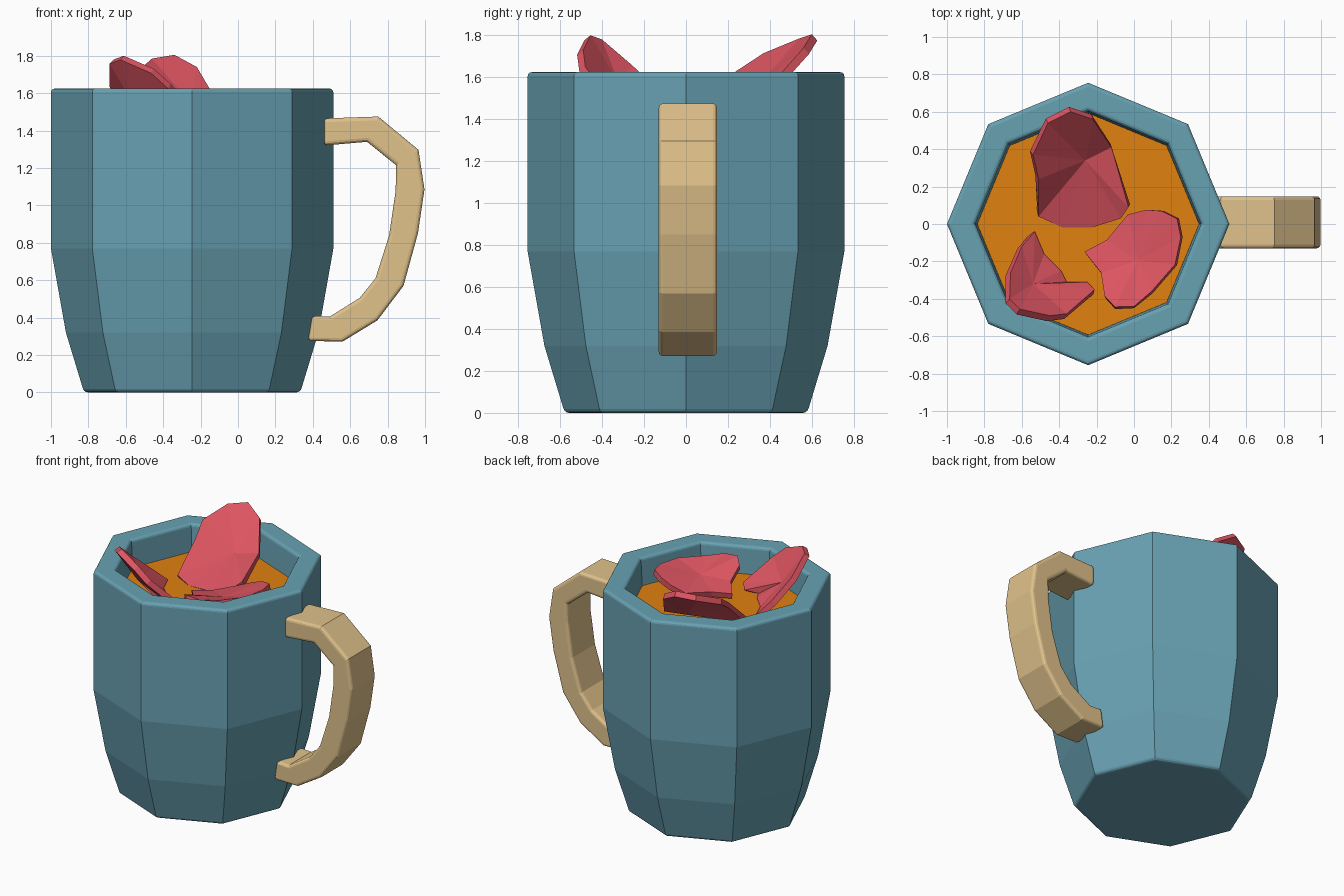
import bpy, bmesh, math

if "Cube" in bpy.data.objects:
    bpy.data.objects.remove(bpy.data.objects["Cube"])

def material(name, rgb):
    m = bpy.data.materials.new(name)
    m.diffuse_color = (*rgb, 1)
    m.use_nodes = True
    m.node_tree.nodes["Principled BSDF"].inputs["Base Color"].default_value = m.diffuse_color
    return m

BLUE = material("blue_glaze", (0.14, 0.36, 0.45))
TAN = material("tan_handle", (0.75, 0.54, 0.26))
ORANGE = material("orange_liquid", (0.75, 0.22, 0.005))
RED = material("red_petal", (0.72, 0.09, 0.12))
CX = -0.245

def finish(name, bm, mat, recalc=True):
    if recalc:
        bmesh.ops.recalc_face_normals(bm, faces=bm.faces)
    me = bpy.data.meshes.new(name)
    bm.to_mesh(me)
    bm.free()
    me.materials.append(mat)
    ob = bpy.data.objects.new(name, me)
    bpy.context.collection.objects.link(ob)
    return ob

def bevel(ob, width, degrees):
    b = ob.modifiers.new("soft_edges", "BEVEL")
    b.width, b.segments = width, 3
    b.limit_method, b.angle_limit = "ANGLE", math.radians(degrees)

def lathe(name, profile, mat, sides=8):
    """Closed faceted vessel from (radius, height) rings, capped at both ends."""
    bm = bmesh.new()
    rings = [[bm.verts.new((CX + r * math.cos(i * math.tau / sides),
                            r * math.sin(i * math.tau / sides), z))
              for i in range(sides)] for r, z in profile]
    for a, b in zip(rings, rings[1:]):
        for i in range(sides):
            j = (i + 1) % sides
            bm.faces.new((a[i], a[j], b[j], b[i]))
    bm.faces.new(rings[0])
    bm.faces.new(rings[-1])
    return finish(name, bm, mat)

# Eight-sided cup with a hollow inside
cup = lathe("mug_body", [(0.578, 0), (0.675, 0.32), (0.755, 0.77), (0.755, 1.625),
                         (0.605, 1.625), (0.592, 1.40), (0.59, 0.77),
                         (0.52, 0.35), (0.45, 0.13)], BLUE)
bevel(cup, 0.02, 50)

# Drink
lathe("liquid", [(0.585, 1.38), (0.593, 1.43)], ORANGE)

# Handle: side profile extruded in y
outer = [(0.46, 1.465), (0.75, 1.475), (0.965, 1.297), (0.997, 1.085), (0.962, 0.85),
         (0.885, 0.57), (0.745, 0.385), (0.56, 0.272), (0.375, 0.275)]
inner = [(0.46, 1.32), (0.69, 1.34), (0.845, 1.215), (0.843, 1.08), (0.808, 0.84),
         (0.735, 0.61), (0.65, 0.505), (0.49, 0.405), (0.395, 0.41)]
bm = bmesh.new()
rings = []
for o, i in zip(outer, inner):
    rings.append([bm.verts.new((p[0], y, p[1]))
                  for p, y in ((o, -0.13), (o, 0.148), (i, 0.148), (i, -0.13))])
for a, b in zip(rings, rings[1:]):
    for k in range(4):
        bm.faces.new((a[k], a[(k + 1) % 4], b[(k + 1) % 4], b[k]))
bm.faces.new(rings[0])
bm.faces.new(rings[-1])
bevel(finish("handle", bm, TAN), 0.02, 60)

def petal(name, centre, rim):
    """Cupped, thickened fan of triangles; rim runs counter-clockwise from above."""
    bm = bmesh.new()
    c = bm.verts.new(centre)
    vs = [bm.verts.new(p) for p in rim]
    for i, v in enumerate(vs):
        bm.faces.new((c, v, vs[(i + 1) % len(vs)]))
    ob = finish(name, bm, RED, recalc=False)
    s = ob.modifiers.new("thickness", "SOLIDIFY")
    s.thickness, s.offset = 0.04, -1

# Floating petals
petal("back_petal", (-0.26, 0.34, 1.555), [
    (-0.03, 0.09, 1.51), (-0.12, 0.41, 1.57), (-0.22, 0.56, 1.74), (-0.34, 0.60, 1.805),
    (-0.46, 0.54, 1.785), (-0.54, 0.37, 1.715), (-0.51, 0.24, 1.63), (-0.51, 0.04, 1.45),
    (-0.38, -0.02, 1.43), (-0.23, -0.02, 1.435), (-0.07, 0.03, 1.47)])
petal("left_petal", (-0.54, -0.32, 1.57), [
    (-0.53, -0.04, 1.44), (-0.60, -0.12, 1.53), (-0.66, -0.26, 1.66), (-0.665, -0.40, 1.78),
    (-0.61, -0.455, 1.80), (-0.45, -0.49, 1.73), (-0.36, -0.48, 1.65), (-0.21, -0.35, 1.47),
    (-0.25, -0.31, 1.44), (-0.36, -0.31, 1.445), (-0.39, -0.25, 1.445), (-0.48, -0.16, 1.44)])
petal("right_petal", (0.03, -0.20, 1.485), [
    (-0.02, 0.05, 1.46), (0.08, 0.075, 1.50), (0.16, 0.07, 1.53), (0.24, 0.03, 1.55),
    (0.26, -0.07, 1.55), (0.23, -0.22, 1.545), (0.10, -0.37, 1.54), (0.0, -0.45, 1.55),
    (-0.10, -0.455, 1.56), (-0.15, -0.40, 1.53), (-0.17, -0.27, 1.47),
    (-0.26, -0.155, 1.44), (-0.14, -0.09, 1.445)])
